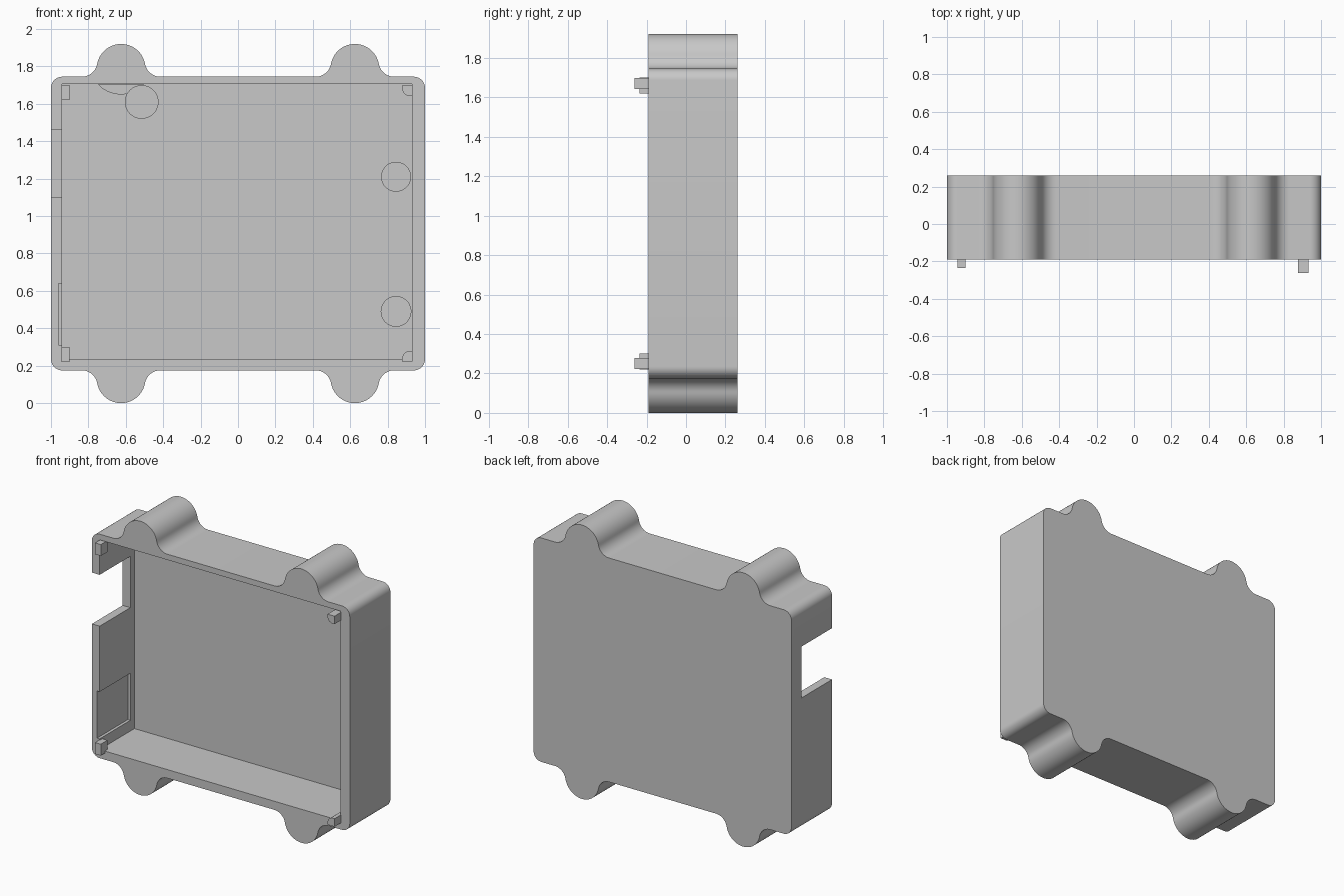
import bpy, bmesh
from math import cos, sin, radians, atan2, degrees
from mathutils import Vector

old = bpy.data.objects.get("Cube")
if old:
    bpy.data.objects.remove(old, do_unlink=True)

grey = bpy.data.materials.new("light_grey")
grey.use_nodes = True
grey.diffuse_color = (0.58, 0.58, 0.58, 1)
grey.node_tree.nodes["Principled BSDF"].inputs["Base Color"].default_value = (0.58, 0.58, 0.58, 1)

MID = 0.96                              # height of the case centre
FRONT, FLOOR, BACK = -0.19, 0.195, 0.26  # depths of rim, cavity floor and back
parts = []


def arc(cx, cz, r, start, end, n=12):
    angles = [radians(start + (end - start) * i / n) for i in range(n + 1)]
    return [(cx + r * cos(a), cz + r * sin(a)) for a in angles]


def prism(name, outline, y0, y1):
    """Extrude an x/z outline along y."""
    bm = bmesh.new()
    face = bm.faces.new([bm.verts.new((x, y0, z)) for x, z in outline])
    new = bmesh.ops.extrude_face_region(bm, geom=[face])["geom"]
    verts = [v for v in new if isinstance(v, bmesh.types.BMVert)]
    bmesh.ops.translate(bm, verts=verts, vec=Vector((0, y1 - y0, 0)))
    bmesh.ops.recalc_face_normals(bm, faces=bm.faces)
    mesh = bpy.data.meshes.new(name)
    bm.to_mesh(mesh)
    bm.free()
    mesh.materials.append(grey)
    ob = bpy.data.objects.new(name, mesh)
    bpy.context.collection.objects.link(ob)
    parts.append(ob)
    return ob


def box(name, x0, x1, y0, y1, z0, z1):
    return prism(name, [(x0, z0), (x1, z0), (x1, z1), (x0, z1)], y0, y1)


def cut(ob, cutter):
    """Subtract a helper solid, bake the result and remove the helper."""
    mod = ob.modifiers.new("cut", "BOOLEAN")
    mod.operation, mod.solver, mod.object = "DIFFERENCE", "EXACT", cutter
    dg = bpy.context.evaluated_depsgraph_get()
    mesh = bpy.data.meshes.new_from_object(ob.evaluated_get(dg))
    ob.modifiers.clear()
    ob.data = mesh
    parts.remove(cutter)
    bpy.data.objects.remove(cutter, do_unlink=True)


# Case outline: one quarter with a filleted ear, mirrored both ways
half, ear_x, ear_z, ear_r, reach, fillet, corner = 0.785, 0.625, 0.83, 0.13, 0.21, 0.0835, 0.06
tilt = degrees(atan2(half + fillet - ear_z, reach))
quarter = (arc(ear_x - reach, half + fillet, fillet, -90, -tilt)
           + arc(ear_x, ear_z, ear_r, 180 - tilt, tilt, 32)[1:]
           + arc(ear_x + reach, half + fillet, fillet, 180 + tilt, 270)[1:]
           + arc(1 - corner, half - corner, corner, 90, 0))
upper = [(-x, z) for x, z in reversed(quarter)] + quarter
outline = upper + [(x, -z) for x, z in reversed(upper)]
case = prism("case_shell", [(x, z + MID) for x, z in outline], FRONT, BACK)

# Open cavity, side slot and shallow recess inside the side wall
cut(case, box("cavity_cutter", -0.94, 0.93, -0.4, FLOOR, 0.235, 1.705))
cut(case, box("slot_cutter", -1.2, -0.9, -0.4, 0.15, 1.10, 1.46))
cut(case, box("recess_cutter", -0.96, -0.9, -0.4, 0.15, 0.31, 0.64))

# Low posts on the cavity floor
for name, x, z, r in (("post_upper", 0.845, 1.21, 0.08),
                      ("post_lower", 0.845, 0.49, 0.082),
                      ("post_top", -0.515, 1.61, 0.09)):
    prism(name, arc(x, z, r, 0, 360, 40)[:-1], FLOOR - 0.06, FLOOR + 0.01)
prism("ear_boss", arc(-0.625, 1.82, 0.17, 223, 317, 16), FLOOR - 0.04, FLOOR + 0.01)

# Locating pins in the four cavity corners: square on one side, rounded on the other
for name, s in (("upper", 1), ("lower", -1)):
    z = MID + s * 0.735
    low, high = sorted((z + s * 0.005, z - s * 0.075))
    box("square_pin_" + name, -0.945, -0.90, -0.235, -0.16, low, high)
    pin = [(0.932, 0.003)] + arc(0.93, 0, 0.052, 180, 180, 1)[:1]
    pin += arc(0.925, 0, 0.047, 180, 270, 10) + [(0.932, -0.047)]
    pin = [(0.932, 0.003), (0.878, 0.003)] + arc(0.918, -0.013, 0.04, 180, 270, 10) + [(0.932, -0.053)]
    prism("round_pin_" + name, [(x, z + s * dz) for x, dz in pin], -0.262, -0.16)

# Smooth curved walls, keep edges sharp
bpy.ops.object.select_all(action="DESELECT")
for ob in parts:
    ob.select_set(True)
bpy.context.view_layer.objects.active = case
bpy.ops.object.shade_smooth_by_angle(angle=radians(30))
